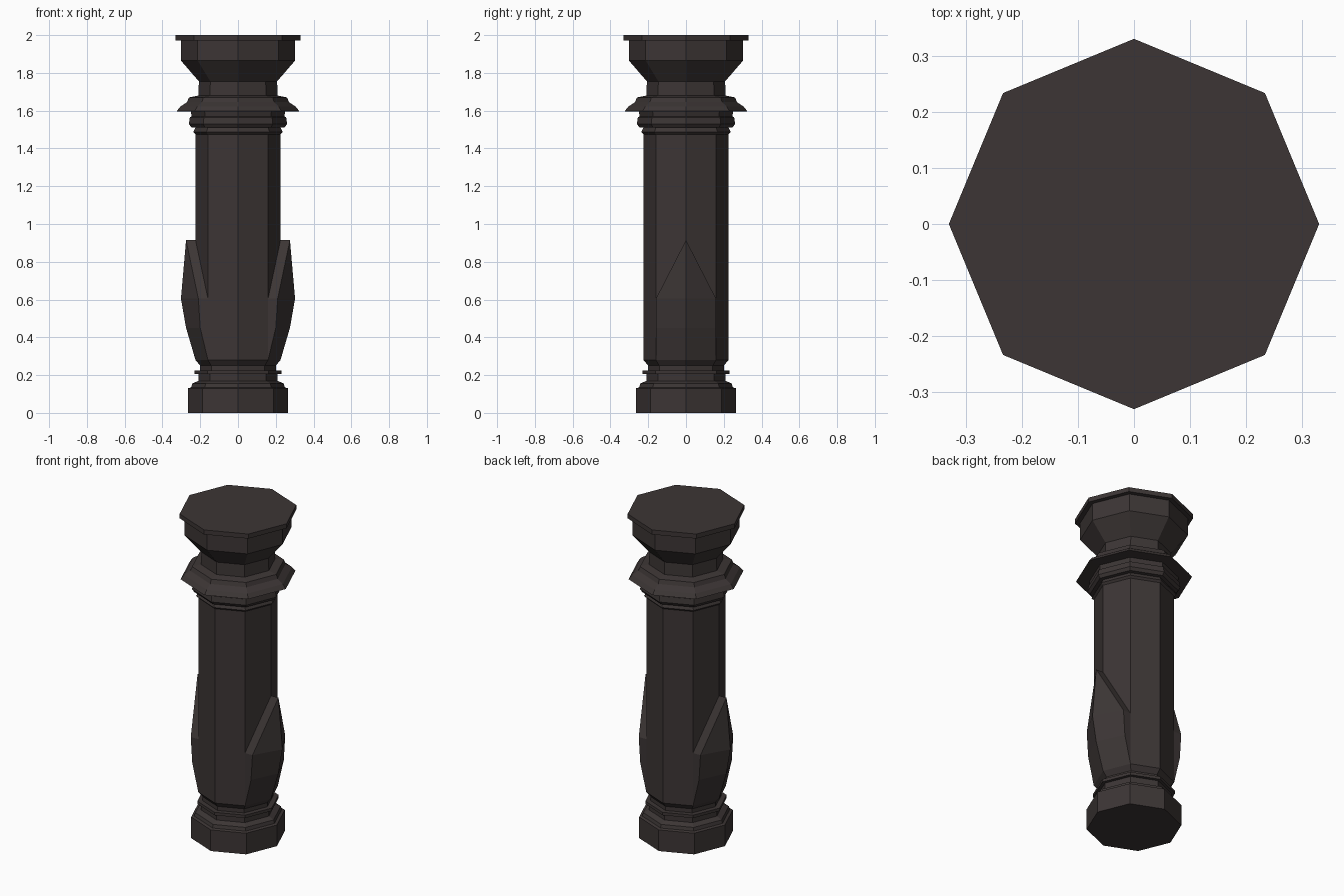
import bpy, bmesh, math

if "Cube" in bpy.data.objects:
    bpy.data.objects.remove(bpy.data.objects["Cube"])

stone = bpy.data.materials.new("dark stone")
stone.diffuse_color = (0.045, 0.036, 0.035, 1)
stone.use_nodes = True
stone.node_tree.nodes["Principled BSDF"].inputs["Base Color"].default_value = stone.diffuse_color


def finish(name, bm):
    bmesh.ops.recalc_face_normals(bm, faces=bm.faces)
    me = bpy.data.meshes.new(name)
    bm.to_mesh(me)
    bm.free()
    me.materials.append(stone)
    ob = bpy.data.objects.new(name, me)
    bpy.context.collection.objects.link(ob)
    return ob


def turned(name, profile, cap_bottom=False, cap_top=False):
    """Eight-sided turned part from (corner radius, height) points."""
    bm = bmesh.new()
    rings = []
    for r, z in profile:
        rings.append([bm.verts.new((r * math.cos(i * math.pi / 4),
                                    r * math.sin(i * math.pi / 4), z)) for i in range(8)])
    for a, b in zip(rings, rings[1:]):
        for i in range(8):
            j = (i + 1) % 8
            bm.faces.new((a[i], a[j], b[j], b[i]))
    if cap_bottom:
        bm.faces.new(rings[0][::-1])
    if cap_top:
        bm.faces.new(rings[-1])
    # parts stack into one closed column, so point faces outward by ring order
    me = bpy.data.meshes.new(name)
    bm.to_mesh(me)
    bm.free()
    me.materials.append(stone)
    ob = bpy.data.objects.new(name, me)
    bpy.context.collection.objects.link(ob)
    return ob


# Plinth with stepped mouldings
turned("base", [(0.265, 0), (0.265, 0.13), (0.248, 0.135), (0.242, 0.155), (0.21, 0.17),
                (0.21, 0.207), (0.23, 0.207), (0.23, 0.225), (0.20, 0.225),
                (0.20, 0.25), (0.225, 0.28)], cap_bottom=True)

# Plain shaft
turned("shaft", [(0.225, 0.28), (0.225, 1.475)])

# Rings and overhanging drip moulding
turned("collar", [(0.225, 1.475), (0.237, 1.487), (0.225, 1.51), (0.247, 1.512),
                  (0.26, 1.53), (0.255, 1.565), (0.245, 1.57), (0.25, 1.595),
                  (0.325, 1.597), (0.305, 1.622), (0.27, 1.645), (0.26, 1.67),
                  (0.21, 1.68)])

# Flared capital and top slab
turned("capital", [(0.21, 1.68), (0.207, 1.755), (0.302, 1.865), (0.302, 1.972),
                   (0.33, 1.972), (0.33, 2.0)], cap_top=True)


def side_leaf(name, s):
    """Pointed facing wrapped on the two shaft faces at the +x or -x side."""
    bm = bmesh.new()
    c = 0.225 * math.sqrt(0.5)
    V = lambda x, y, z: bm.verts.new((s * x, y, z))
    ridge = [V(0.225, 0, 0.28), V(0.275, 0, 0.45), V(0.302, 0, 0.605), V(0.275, 0, 0.915)]
    tip = V(0.225, 0, 0.915)
    for side in (-1, 1):
        y = side * c
        low = V(c, y, 0.28)
        mid, top = V(0.20, y, 0.45), V(0.21, y, 0.605)
        back = V(c, y, 0.605)
        bm.faces.new((ridge[0], low, mid, ridge[1]))
        bm.faces.new((ridge[1], mid, top, ridge[2]))
        bm.faces.new((ridge[2], top, ridge[3]))
        bm.faces.new((ridge[3], top, back, tip))
        bm.faces.new((low, back, top, mid))
    return finish(name, bm)


side_leaf("right_leaf", 1)
side_leaf("left_leaf", -1)
